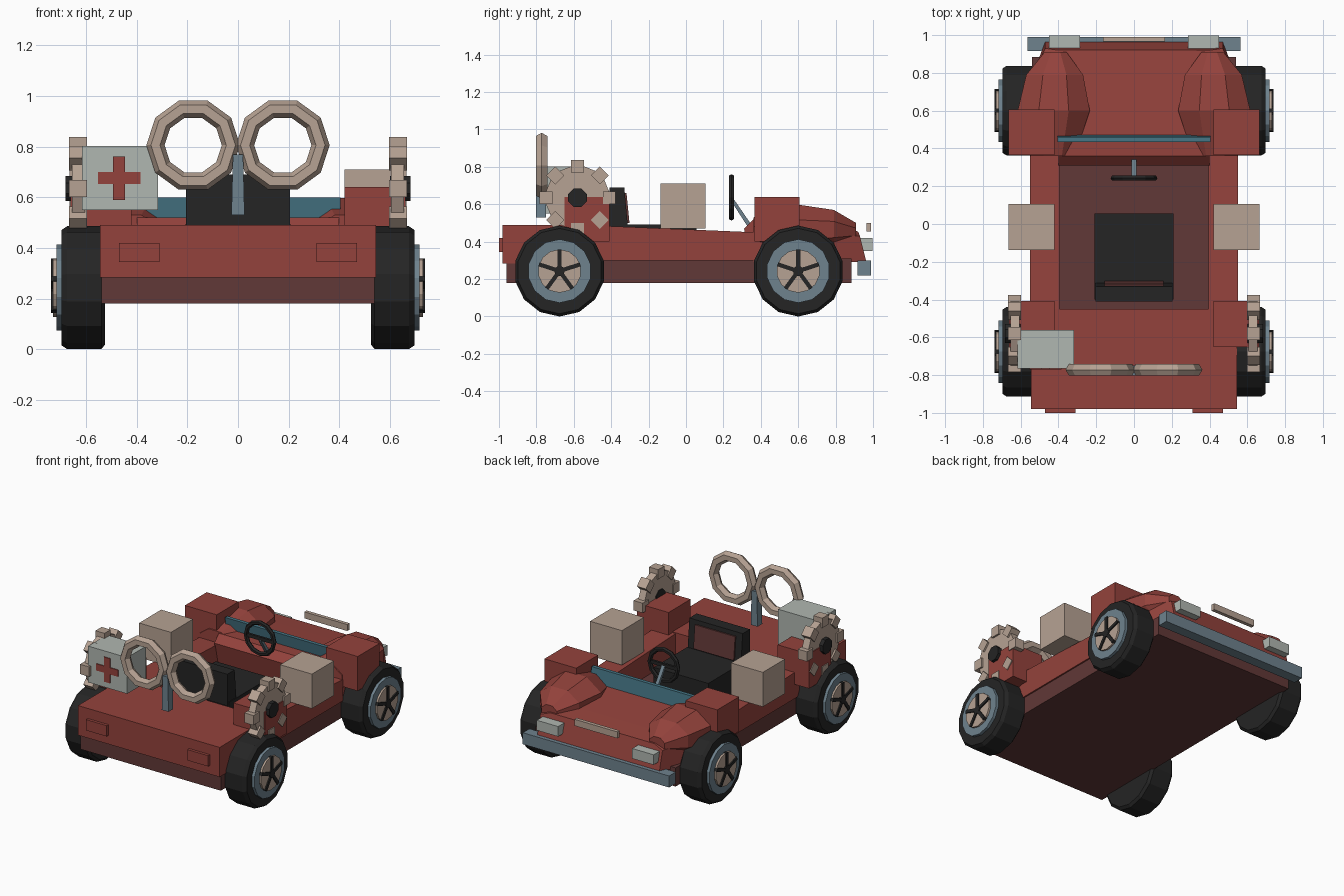
import bpy, bmesh, math
from mathutils import Vector, Matrix

if "Cube" in bpy.data.objects:
    bpy.data.objects.remove(bpy.data.objects["Cube"])


def mat(name, r, g, b):
    m = bpy.data.materials.new(name)
    m.diffuse_color = (r, g, b, 1)
    m.use_nodes = True
    m.node_tree.nodes["Principled BSDF"].inputs["Base Color"].default_value = m.diffuse_color
    return m


RED = mat("red paint", .296, .055, .045)
MAROON = mat("dark maroon", .12, .04, .038)
TAN = mat("tan", .468, .361, .292)
GREY = mat("pale grey", .434, .474, .44)
STEEL = mat("steel blue", .156, .223, .27)
TEAL = mat("teal glass", .061, .181, .238)
BLACK = mat("black rubber", .018, .018, .018)


def finish(bm, name, m):
    bmesh.ops.remove_doubles(bm, verts=bm.verts, dist=1e-5)
    bmesh.ops.recalc_face_normals(bm, faces=bm.faces)
    me = bpy.data.meshes.new(name)
    bm.to_mesh(me)
    bm.free()
    me.materials.append(m)
    ob = bpy.data.objects.new(name, me)
    bpy.context.collection.objects.link(ob)
    return ob


def add_box(bm, x0, x1, y0, y1, z0, z1, rot=None):
    c = Vector(((x0 + x1) / 2, (y0 + y1) / 2, (z0 + z1) / 2))
    mx = Matrix.Translation(c) @ Matrix.Diagonal((abs(x1 - x0), y1 - y0, z1 - z0, 1))
    bmesh.ops.create_cube(bm, size=1, matrix=(rot or Matrix()) @ mx)


def box(name, m, *b):
    bm = bmesh.new()
    add_box(bm, *b)
    return finish(bm, name, m)


def loft(name, m, sections):
    """Bridge equal-length closed sections and cap both ends."""
    bm = bmesh.new()
    rings = [[bm.verts.new(p) for p in s] for s in sections]
    n = len(rings[0])
    for a, b in zip(rings, rings[1:]):
        for i in range(n):
            j = (i + 1) % n
            bm.faces.new((a[i], a[j], b[j], b[i]))
    bm.faces.new(rings[0])
    bm.faces.new(rings[-1])
    return finish(bm, name, m)


def prism(name, m, x0, x1, profile):
    return loft(name, m, [[(x, y, z) for y, z in profile] for x in (x0, x1)])


def lathe(name, m, axis, center, profile, n, phase=0.0, closed=True):
    """Spin (along, radius) points round the x or y axis."""
    bm = bmesh.new()
    rings = []
    for k in range(n):
        a = phase + 2 * math.pi * k / n
        ring = []
        for t, r in profile:
            c, s = r * math.cos(a), r * math.sin(a)
            p = (t, c, s) if axis == 'x' else (c, t, s)
            ring.append(bm.verts.new(Vector(center) + Vector(p)))
        rings.append(ring)
    q = len(profile)
    for k in range(n):
        a, b = rings[k], rings[(k + 1) % n]
        for i in range(q if closed else q - 1):
            j = (i + 1) % q
            bm.faces.new((a[i], a[j], b[j], b[i]))
    return finish(bm, name, m)


def disc(name, m, center, x0, x1, r, n, phase=0.0):
    return lathe(name, m, 'x', center, [(x0, 0), (x0, r), (x1, r), (x1, 0)], n, phase, False)


def torus(name, m, center, R, r, n, q):
    prof = [(r * math.sin(2 * math.pi * i / q), R + r * math.cos(2 * math.pi * i / q))
            for i in range(q)]
    return lathe(name, m, 'y', center, prof, n)


# Chassis, tail, hood and dashboard
box("chassis", MAROON, -.54, .54, -.96, .885, .18, .31)
box("tail_body", RED, -.545, .545, -.98, -.45, .284, .49)
loft("hood", RED, [
    [(-.545, .36, .29), (.545, .36, .29), (.545, .36, .46), (.4, .36, .51), (-.4, .36, .51), (-.545, .36, .46)],
    [(-.54, .78, .29), (.54, .78, .29), (.54, .78, .44), (.4, .78, .47), (-.4, .78, .47), (-.54, .78, .44)],
    [(-.47, .965, .29), (.47, .965, .29), (.47, .93, .43), (.4, .92, .455), (-.4, .92, .455), (-.47, .93, .43)]])
prism("dashboard", RED, -.4, .4, [(.35, .3), (.31, .47), (.36, .52), (.45, .52), (.45, .3)])
prism("windscreen", TEAL, -.405, .405, [(.455, .47), (.475, .47), (.46, .6), (.435, .6)])

for s, side in ((1, "right"), (-1, "left")):
    # Side wall, fender and corner blocks
    prism(side + "_side_wall", RED, s * .395, s * .55,
          [(-.46, .3), (-.46, .485), (.37, .45), (.37, .3)])
    secs = []
    for y, cx, rx, z0, z1 in ((.36, .43, .12, .36, .53), (.6, .425, .197, .32, .598),
                              (.79, .42, .155, .36, .57), (.91, .415, .06, .405, .5)):
        secs.append([(s * (cx + rx * 1.05 * math.cos(a)), y,
                      (z0 + z1) / 2 + (z1 - z0) / 2 * 1.08 * math.sin(a))
                     for a in (math.pi / 8 + k * math.pi / 4 for k in range(8))])
    loft(side + "_front_fender", RED, secs)
    box(side + "_front_block", RED, s * .42, s * .665, .366, .606, .4, .64)
    box(side + "_rear_block", RED, s * .42, s * .661, -.65, -.408, .4, .64)
    box(side + "_cargo_crate", TAN, s * .42, s * .665, -.137, .105, .47, .71)

    # Lights
    box(side + "_headlight", GREY, s * .285, s * .45, .93, .998, .35, .42)
    box(side + "_tail_light", RED, s * .31, s * .47, -1, -.975, .345, .42)

    # Gear with eight teeth and hub
    gc = Vector((0, -.58, .635))
    disc(side + "_gear", TAN, gc, s * .605, s * .655, .172, 16, math.pi / 16)
    bm = bmesh.new()
    for k in range(8):
        rot = Matrix.Translation(gc) @ Matrix.Rotation(k * math.pi / 4, 4, 'X')
        add_box(bm, s * .597, s * .667, -.034, .034, .135, .203, rot)
    finish(bm, side + "_gear_teeth", TAN)
    disc(side + "_gear_hub", BLACK, gc, s * .6, s * .682, .054, 8, math.pi / 8)

    # Wheels: tyre, rim, hubcap and five spokes
    for wy, end in ((-.676, "rear"), (.6, "front")):
        wc = Vector((0, wy, .243))
        nm = side + "_" + end
        tyre = [(.525, 0), (.525, .225), (.54, .243), (.675, .243), (.697, .228), (.697, 0)]
        lathe(nm + "_tyre", BLACK, 'x', wc, [(s * t, r) for t, r in tyre], 14, -math.pi / 2, False)
        disc(nm + "_rim", STEEL, wc, s * .68, s * .717, .17, 14, -math.pi / 2)
        disc(nm + "_hubcap", TAN, wc, s * .69, s * .73, .116, 14, -math.pi / 2)
        bm = bmesh.new()
        for k in range(5):
            rot = Matrix.Translation(wc) @ Matrix.Rotation(k * 2 * math.pi / 5, 4, 'X')
            add_box(bm, s * .7, s * .738, -.011, .011, 0, .116, rot)
        finish(bm, nm + "_spokes", BLACK)
        disc(nm + "_wheel_nut", BLACK, wc, s * .7, s * .739, .028, 10)

    # Big rear hoops
    torus(side + "_hoop", TAN, (s * .177, -.772, .806), .149, .036, 10, 6)

# Hoop post
loft("hoop_post", STEEL, [[(x * w, -.775 + y * .026, z) for x, y in ((-1, -1), (1, -1), (1, 1), (-1, 1))]
                          for z, w in ((.53, .026), (.77, .02))])

# Front bumper and plate
box("front_bumper", STEEL, -.563, .563, .917, .99, .22, .3)
box("nose_plate", TAN, -.165, .165, .965, .99, .455, .5)

# Seat with inset back panel
box("seat_cushion", BLACK, -.21, .21, -.4, .055, .31, .492)
prism("seat_back", BLACK, -.205, .205, [(-.41, .47), (-.31, .47), (-.33, .69), (-.41, .69)])
prism("seat_back_panel", MAROON, -.155, .155, [(-.33, .5), (-.302, .5), (-.318, .66), (-.34, .66)])

# Steering wheel and column
torus("steering_wheel", BLACK, (0, .243, .637), .108, .016, 12, 6)
box("steering_wheel_bar", BLACK, -.1, .1, .235, .251, .625, .649)
prism("steering_column", STEEL, -.012, .012, [(.24, .65), (.24, .62), (.33, .48), (.35, .49)])

# Supply box with cross
box("supply_box", GREY, -.617, -.317, -.765, -.56, .55, .802)
bm = bmesh.new()
add_box(bm, -.493, -.446, -.771, -.764, .59, .762)
add_box(bm, -.553, -.385, -.7705, -.764, .652, .699)
finish(bm, "supply_box_cross", RED)
